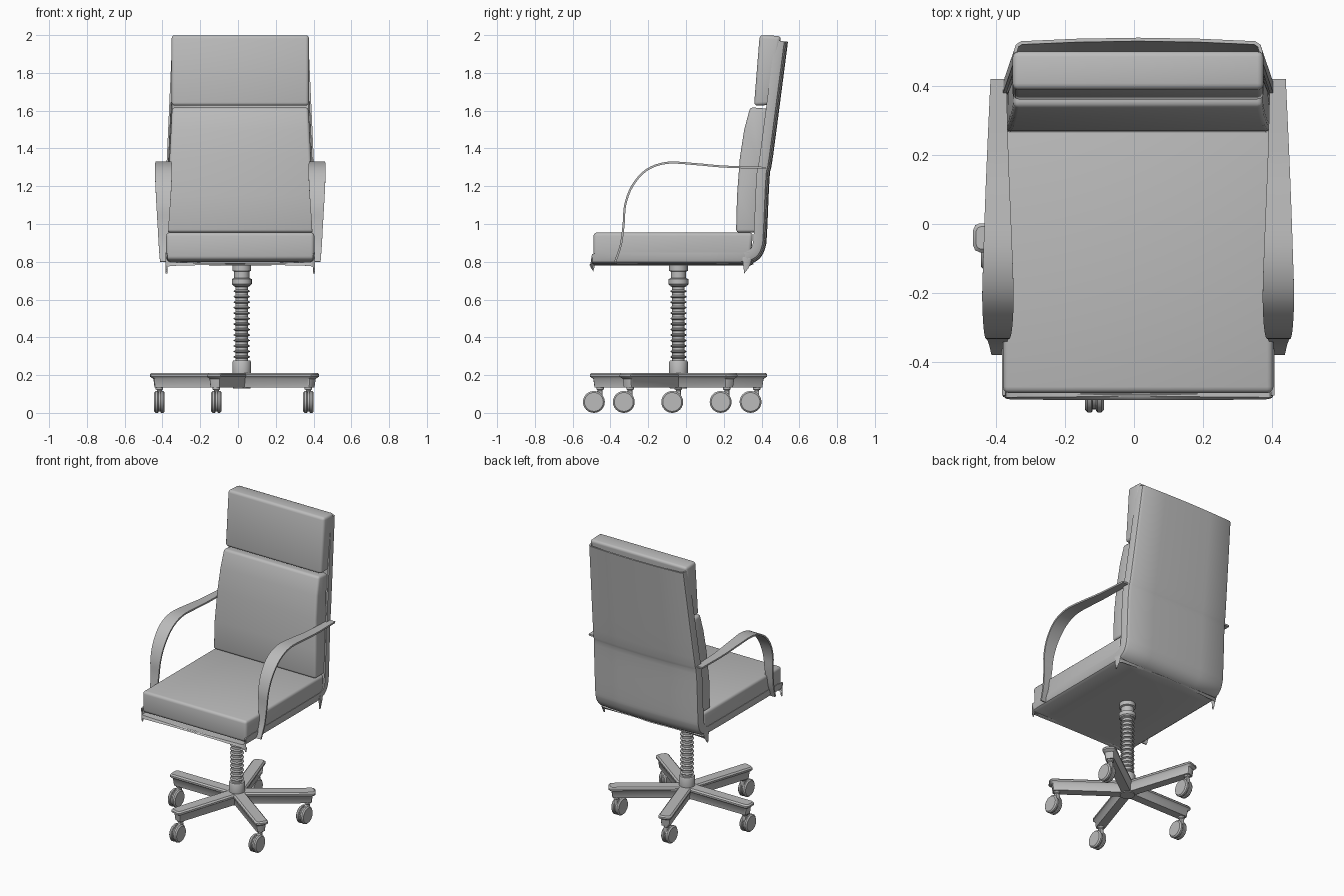
import bpy
import bmesh
from math import sin, cos, pi, radians
from mathutils import Vector

cube = bpy.data.objects.get("Cube")
if cube:
    bpy.data.objects.remove(cube)

grey = bpy.data.materials.new("plain grey")
grey.use_nodes = True
GREY = (0.5, 0.5, 0.5, 1)
grey.diffuse_color = GREY
grey.node_tree.nodes["Principled BSDF"].inputs["Base Color"].default_value = GREY

MID = 0.012              # centre line of the seat
BASE = Vector((0.02, -0.04, 0))   # centre of the pedestal


def loft(name, rings, closed=True, caps=True, thick=0, bevel=0, angle=35):
    """Skin a list of point rings into a smooth-shaded object."""
    bm = bmesh.new()
    rows = [[bm.verts.new(p) for p in ring] for ring in rings]
    n = len(rows[0])
    for a, b in zip(rows, rows[1:]):
        for i in range(n if closed else n - 1):
            j = (i + 1) % n
            bm.faces.new((a[i], a[j], b[j], b[i]))
    if closed and caps:
        bm.faces.new(rows[0][::-1])
        bm.faces.new(rows[-1])
    bmesh.ops.recalc_face_normals(bm, faces=bm.faces)
    mesh = bpy.data.meshes.new(name)
    bm.to_mesh(mesh)
    bm.free()
    mesh.materials.append(grey)
    ob = bpy.data.objects.new(name, mesh)
    bpy.context.collection.objects.link(ob)
    for other in bpy.context.selected_objects:
        other.select_set(False)
    ob.select_set(True)
    bpy.context.view_layer.objects.active = ob
    if thick:
        mod = ob.modifiers.new("thickness", 'SOLIDIFY')
        mod.thickness = thick
        mod.offset = 0
        bpy.ops.object.modifier_apply(modifier=mod.name)
    if bevel:
        mod = ob.modifiers.new("rounding", 'BEVEL')
        mod.width = bevel
        mod.segments = 3
        mod.limit_method = 'ANGLE'
        mod.angle_limit = radians(40)
        bpy.ops.object.modifier_apply(modifier=mod.name)
    bpy.ops.object.shade_smooth_by_angle(angle=radians(angle))
    return ob


def lathe(name, profile, centre, axis='Z', sides=24):
    """Turn (radius, height) pairs around an axis through centre."""
    rings = []
    for r, h in profile:
        ring = []
        for k in range(sides):
            a, b = r * cos(2 * pi * k / sides), r * sin(2 * pi * k / sides)
            ring.append(centre + Vector((a, b, h) if axis == 'Z' else (h, a, b)))
        rings.append(ring)
    return loft(name, rings)


def cushion(name, outline, width, bevel):
    """Extrude a side outline across the seat, with width depending on height."""
    rings = [[(MID + s * width(z), y, z) for y, z in outline] for s in (-1, 1)]
    return loft(name, rings, bevel=bevel)


def smooth_path(points, steps=5):
    """Catmull-Rom curve through the points."""
    pts = [Vector(p) for p in points]
    pts = [2 * pts[0] - pts[1]] + pts + [2 * pts[-1] - pts[-2]]
    out = []
    for a, b, c, d in zip(pts, pts[1:], pts[2:], pts[3:]):
        for k in range(steps):
            t = k / steps
            out.append(b + (c - a) * t / 2 + (2 * a - 5 * b + 4 * c - d) * t * t / 2
                       + (3 * b - a - 3 * c + d) * t ** 3 / 2)
    return out + [pts[-2]]


def body_width(z):
    return 0.39 - max(0, z - 1.2) * 0.045


# Seat shell: one bent sheet with shallow side flanges
path = smooth_path([(-.49, .79), (-.44, .785), (.28, .785), (.345, .795), (.39, .825),
                    (.415, .875), (.424, .95), (.438, 1.25), (.456, 1.36), (.535, 1.965)], 4)
half = [(1, .065), (1, .035), (.985, .018), (.95, .01), (.5, .003)]
section = [(-u, d) for u, d in half] + [(0, 0)] + half[::-1]
rows = []
for i, p in enumerate(path):
    t = (path[min(i + 1, len(path) - 1)] - path[max(i - 1, 0)]).normalized()
    inward = Vector((-t.y, t.x))
    lip = min(1, 0.25 + i / 5)
    row = []
    for u, d in section:
        q = p + inward * d * lip
        row.append((MID + u * body_width(p.y), q.x, q.y))
    rows.append(row)
loft("seat_shell", rows, closed=False, thick=0.01)

# Cushions
cushion("seat_cushion", [(-.49, .812), (-.42, .80), (.34, .80), (.355, .955), (-.49, .955)],
        lambda z: 0.392, 0.018)
cushion("back_cushion", [(.265, .955), (.27, 1.15), (.285, 1.35), (.308, 1.5), (.34, 1.618),
                         (.435, 1.61), (.40, 1.33), (.375, .955)],
        lambda z: 0.387 - max(0, z - 1.1) * 0.05, 0.016)
cushion("headrest", [(.36, 1.626), (.39, 2.0), (.503, 1.995), (.445, 1.63)],
        lambda z: 0.364, 0.018)

# Arm straps: (y, z), then inner and outer distance from the centre line
arm = [(-.375, .80, .385, .425), (-.345, .89, .382, .432), (-.33, 1.0, .377, .438),
       (-.322, 1.1, .370, .444), (-.285, 1.2, .364, .449), (-.21, 1.285, .361, .452),
       (-.1, 1.324, .364, .449), (.05, 1.317, .370, .444), (.2, 1.304, .376, .438),
       (.42, 1.297, .382, .428)]
arm = smooth_path(arm, 4)
for side, label in ((1, "left"), (-1, "right")):
    strap = [[(MID + side * (p[2] + (p[3] - p[2]) * f), p[0], p[1]) for f in (0, .5, 1)]
             for p in arm]
    loft(label + "_arm", strap, closed=False, thick=0.011)

# Pedestal column with bellows
lathe("column_hub", [(.046, .13), (.05, .215), (.05, .268), (.045, .277)], BASE)
bellows = []
for k in range(14):
    z = .275 + k * .029
    bellows += [(.033, z), (.033, z + .014), (.043, z + .019), (.043, z + .023)]
lathe("column_bellows", bellows + [(.033, .69)], BASE)
lathe("column_collar", [(.046, .675), (.053, .682), (.053, .708), (.04, .714), (.04, .748),
                        (.05, .752), (.05, .785)], BASE)

# Five legs, each with a twin-wheel caster
for k in range(5):
    a = radians(36 + 72 * k)
    out, across = Vector((cos(a), sin(a), 0)), Vector((-sin(a), cos(a), 0))
    rings = []
    for z, w, reach in ((.135, .028, .462), (.18, .032, .468), (.192, .042, .486),
                        (.203, .042, .486), (.212, .033, .478)):
        c = w * .45
        shape = [(0, -w), (reach - c, -w), (reach - c * .3, -w + c * .3), (reach, -w + c),
                 (reach, w - c), (reach - c * .3, w - c * .3), (reach - c, w), (0, w)]
        rings.append([BASE + out * r + across * s + Vector((0, 0, z)) for r, s in shape])
    loft(f"leg_{k + 1}", rings)

    pivot = BASE + out * .436
    lathe(f"caster_stem_{k + 1}", [(.013, .07), (.013, .12), (.02, .125), (.02, .14)],
          pivot, sides=12)
    axle = pivot + Vector((0, -.033, .058))
    lathe(f"caster_frame_{k + 1}", [(.05, -.012), (.05, .012)], axle, 'X')
    bracket = [[axle + Vector((s * .014, y, z)) for y, z in
                ((-.01, .04), (.02, .058), (.045, .058), (.047, .01), (.0, .01))]
               for s in (-1, 1)]
    loft(f"caster_bracket_{k + 1}", bracket, bevel=.004)
    for s in (-1, 1):
        lathe(f"caster_wheel_{k + 1}_{'left' if s > 0 else 'right'}",
              [(.054, s * .005), (.058, s * .009), (.058, s * .02), (.05, s * .028)],
              axle, 'X')
